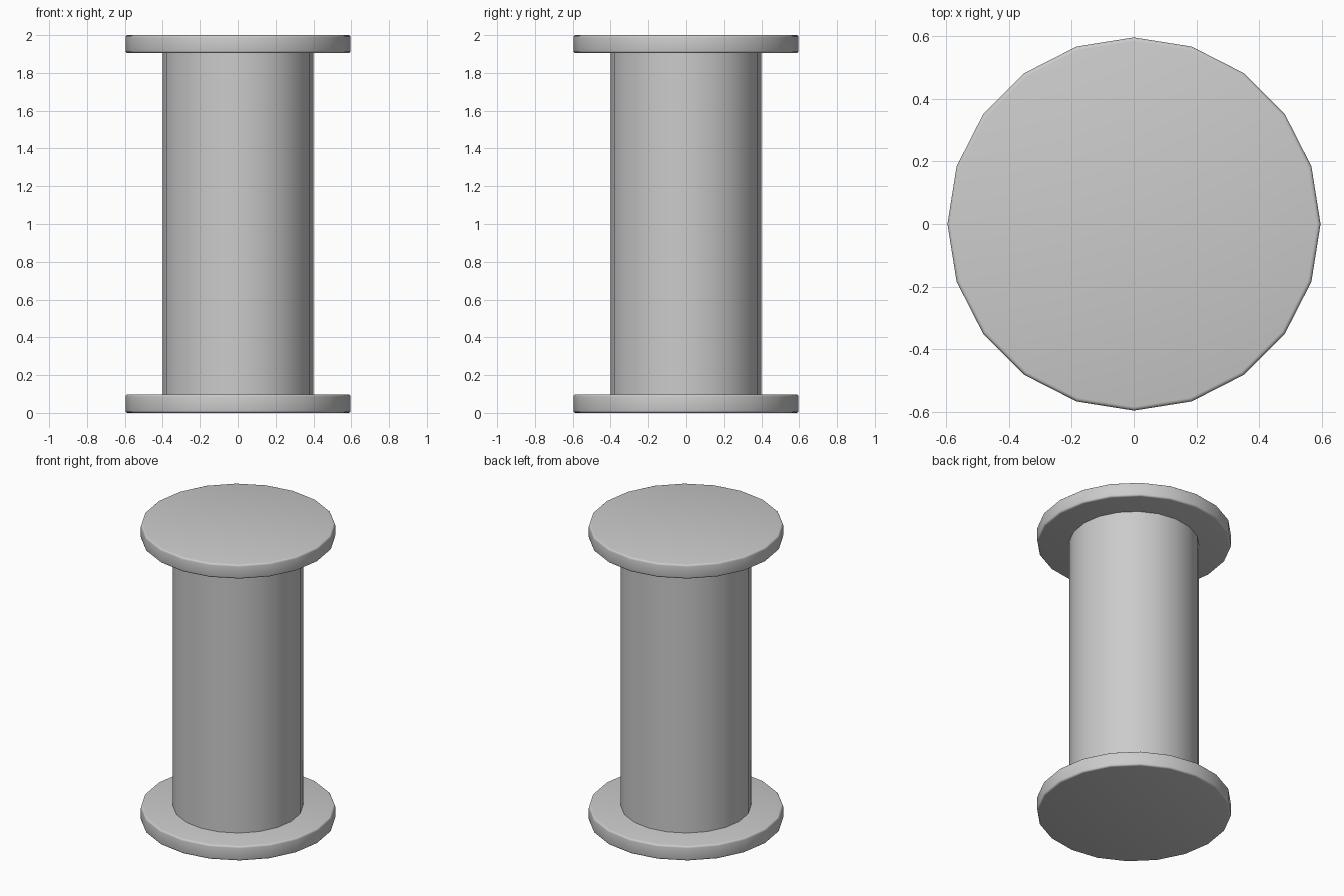
import bpy
import math

if "Cube" in bpy.data.objects:
    bpy.data.objects.remove(bpy.data.objects["Cube"])

SIDES = 20


def disc(name, radius, z0, z1, bevel=0.0):
    """Upright 20-sided cylinder with a corner on the x axis."""
    bpy.ops.mesh.primitive_cylinder_add(
        vertices=SIDES, radius=radius, depth=z1 - z0, location=(0, 0, (z0 + z1) / 2))
    obj = bpy.context.object
    obj.name = name
    if bevel:
        # soften only the rims
        mod = obj.modifiers.new("rim_bevel", "BEVEL")
        mod.width = bevel
        mod.segments = 3
        mod.limit_method = "ANGLE"
        mod.angle_limit = math.radians(40)
        bpy.ops.object.modifier_apply(modifier=mod.name)
    bpy.ops.object.shade_smooth_by_angle(angle=math.radians(35))
    return obj


# central barrel, running slightly into both flanges
disc("barrel", 0.40, 0.05, 1.95)

# end flanges
disc("bottom_flange", 0.596, 0.0, 0.098, 0.012)
disc("top_flange", 0.596, 1.905, 2.0, 0.012)
